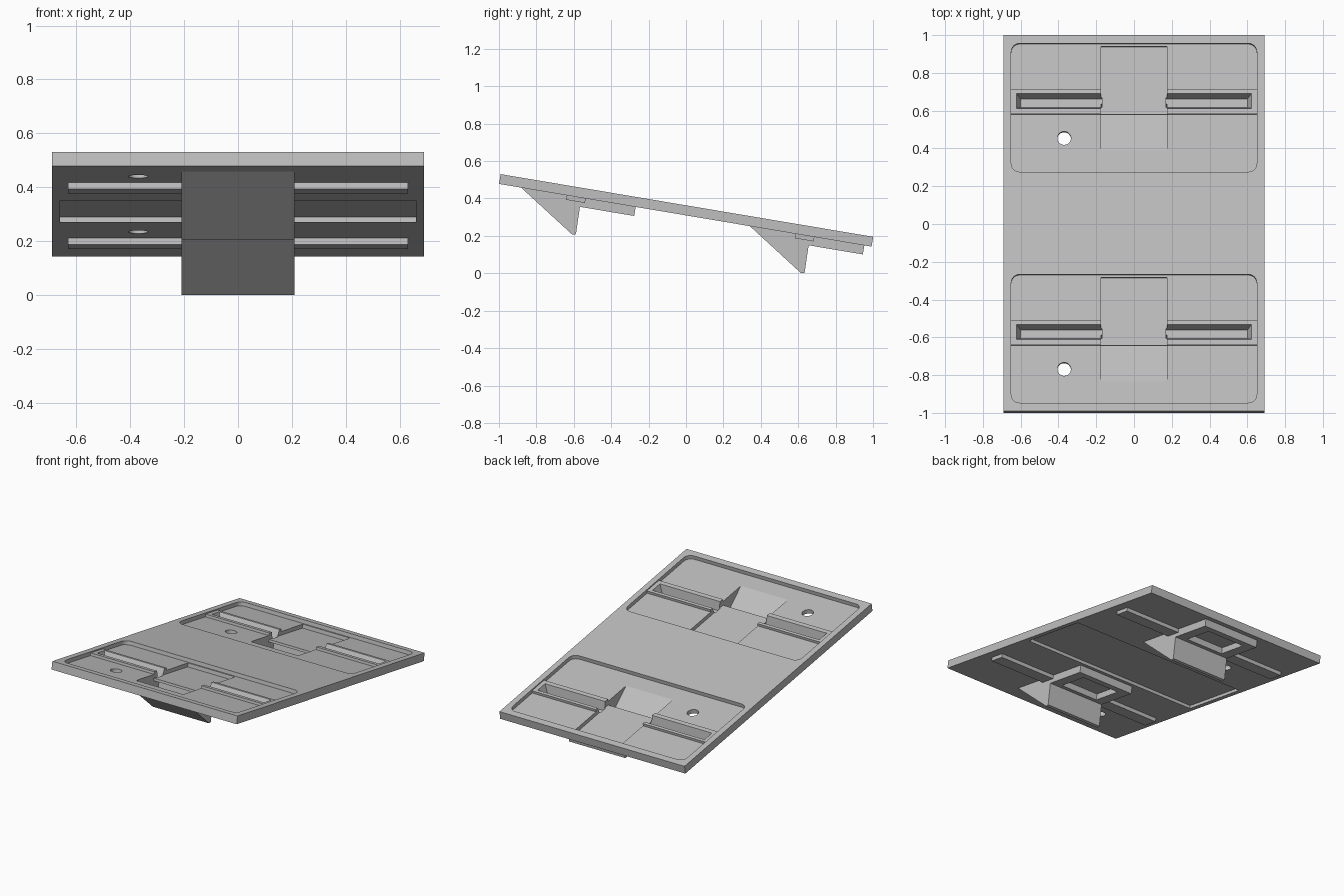
import bpy, bmesh, math
from mathutils import Matrix, Vector

if "Cube" in bpy.data.objects:
    bpy.data.objects.remove(bpy.data.objects["Cube"], do_unlink=True)

grey = bpy.data.materials.new("plain grey")
grey.use_nodes = True
colour = (0.52, 0.52, 0.52, 1)
grey.diffuse_color = colour
grey.node_tree.nodes["Principled BSDF"].inputs["Base Color"].default_value = colour

# The whole board slopes down towards the back
TILT = Matrix.Translation((0, 0.005, 0.3625)) @ Matrix.Rotation(math.radians(-9.55), 4, "X")
THICK = 0.053
FLOOR = -0.025     # pocket floor
SKIN = -0.034      # where lower parts merge into the board


def finish(name, bm):
    bmesh.ops.recalc_face_normals(bm, faces=bm.faces)
    mesh = bpy.data.meshes.new(name)
    bm.to_mesh(mesh)
    bm.free()
    mesh.materials.append(grey)
    obj = bpy.data.objects.new(name, mesh)
    bpy.context.collection.objects.link(obj)
    return obj


def prism(name, profile, x0, x1, shift=0, taper=0):
    """Extrude a (length, height) profile along x; taper pulls the lower far end in."""
    bm = bmesh.new()
    face = bm.faces.new([bm.verts.new((x0, s + shift, w)) for s, w in profile])
    out = bmesh.ops.extrude_face_region(bm, geom=[face])["geom"]
    low = min(w for s, w in profile)
    for v in out:
        if isinstance(v, bmesh.types.BMVert):
            v.co.x = x1
            if v.co.z < low + 0.001:
                v.co.x -= taper
    return finish(name, bm)


def box(name, hx, s0, s1, w0, w1, shift=0, radius=0):
    obj = prism(name, [(s0, w0), (s1, w0), (s1, w1), (s0, w1)], -hx, hx, shift)
    if radius:
        bm = bmesh.new()
        bm.from_mesh(obj.data)
        upright = [e for e in bm.edges
                   if abs(e.verts[0].co.z - e.verts[1].co.z) > 0.01]
        bmesh.ops.bevel(bm, geom=upright, offset=radius, segments=6,
                        profile=0.5, affect="EDGES")
        bm.to_mesh(obj.data)
        bm.free()
    return obj


def cylinder(name, x, y, radius):
    bm = bmesh.new()
    bmesh.ops.create_cone(bm, cap_ends=True, segments=32, radius1=radius, radius2=radius,
                          depth=0.3, matrix=Matrix.Translation((x, y, 0)))
    return finish(name, bm)


def cut(obj, cutters):
    for c in cutters:
        mod = obj.modifiers.new("cut", "BOOLEAN")
        mod.operation, mod.solver, mod.object = "DIFFERENCE", "EXACT", c
        with bpy.context.temp_override(object=obj, active_object=obj):
            bpy.ops.object.modifier_apply(modifier=mod.name)


# Main board, hollowed underneath between the two pockets
deck = box("deck", 0.69, -1.01, 1.01, -THICK, 0)
parts, helpers = [deck], []
under = box("under_cutter", 0.66, -0.24, 0.245, -0.1, SKIN + 0.001)
cut(deck, [under])
helpers.append(under)

for side, c in (("front", -0.62), ("rear", 0.62)):
    # Shallow rounded pocket
    pocket = box("pocket_cutter", 0.65, -0.345, 0.345, FLOOR, 0.05, c, radius=0.045)

    # Wedge hopper with its low shelf, below the board
    hopper = prism(side + "_hopper", [
        (-0.299, SKIN), (-0.27, -THICK), (0.042, -0.256), (0.06, -0.25),
        (0.057, -0.102), (0.351, -0.102), (0.351, SKIN)], -0.21, 0.21, c)

    # Cross slot: raised frame on top and shallow channel below
    frame = box(side + "_slot_frame", 0.655, -0.033, 0.098, SKIN, -0.008, c)
    channel = box(side + "_slot_channel", 0.63, -0.022, 0.08, -0.077, SKIN, c)

    # Openings: tray, ramp, shelf hollow, round hole and the two slot halves
    openings = [
        box("tray_cutter", 0.175, -0.04, 0.333, -0.05, 0.05, c),
        prism("ramp_cutter", [(-0.265, 0), (0.025, -0.188), (0.03, -0.066),
                              (-0.03, -0.066), (-0.03, 0.02), (-0.265, 0.02)],
              -0.175, 0.175, c),
        box("shelf_cutter", 0.14, 0.09, 0.30, -0.2, -0.062, c),
        cylinder("hole_cutter", -0.37, c - 0.16, 0.036),
    ]
    trough = [(-0.005, 0), (0.08, 0), (0.057, -0.068), (0.012, -0.068)]
    for d in (-1, 1):
        openings.append(prism("slot_cutter", trough, d * 0.17, d * 0.625, c, d * 0.025))

    cut(deck, [pocket] + openings)
    for part in (hopper, frame, channel):
        cut(part, openings)
        parts.append(part)
    helpers += [pocket] + openings

for h in helpers:
    bpy.data.objects.remove(h, do_unlink=True)
for p in parts:
    p.data.transform(TILT)
    p.data.update()
